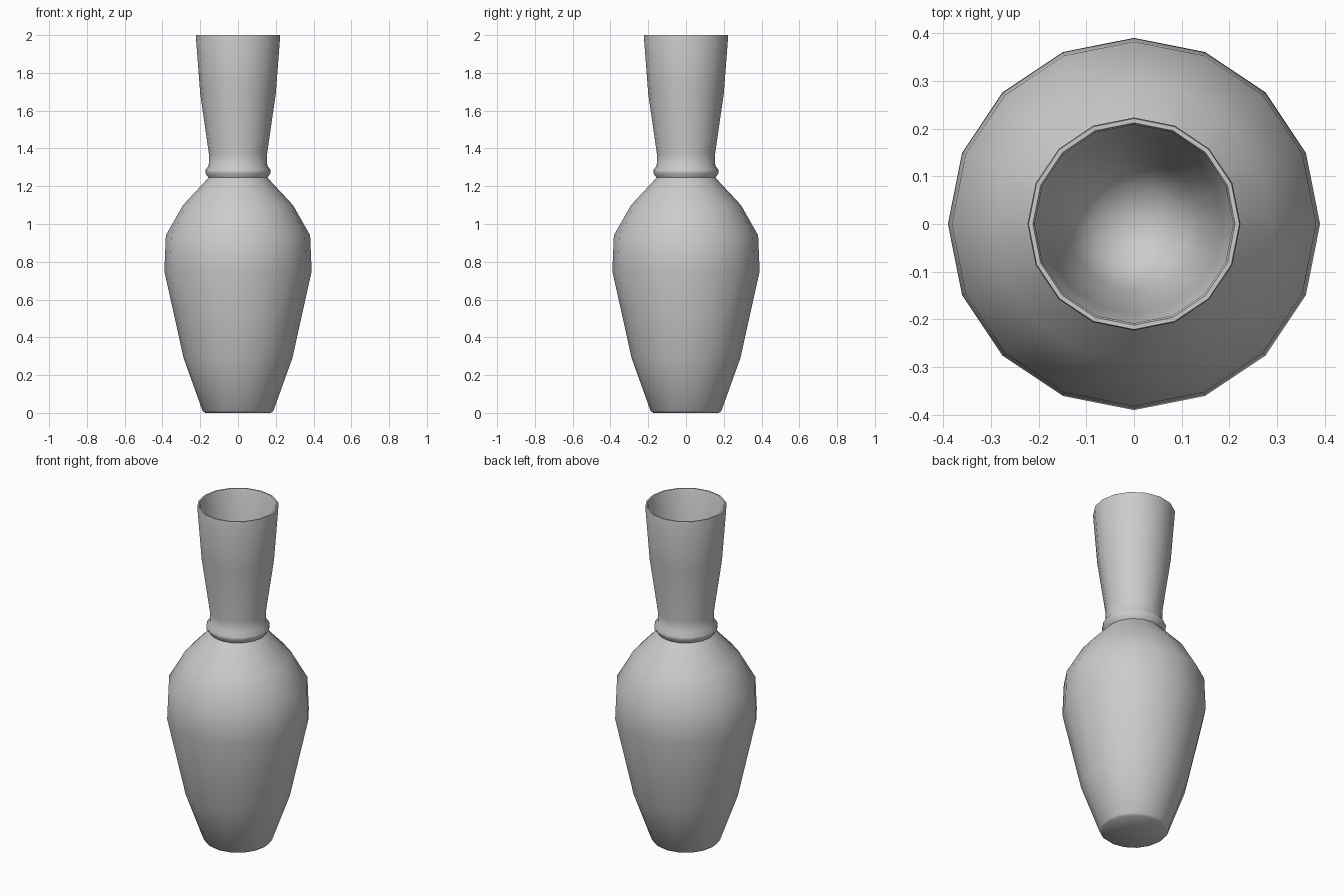
import bpy, bmesh, math

if "Cube" in bpy.data.objects:
    bpy.data.objects.remove(bpy.data.objects["Cube"])

SIDES = 16

# Lathe profile (radius, height): foot, belly, shoulder, collar, neck, rim, inside
profile = [
    (0.0, 0.0), (0.175, 0.0), (0.188, 0.012), (0.288, 0.29), (0.390, 0.75),
    (0.382, 0.94), (0.291, 1.10), (0.156, 1.245), (0.173, 1.27), (0.173, 1.285),
    (0.155, 1.31), (0.154, 1.37), (0.200, 1.69), (0.223, 1.99), (0.221, 2.0),
    (0.212, 2.0), (0.208, 1.99), (0.188, 1.69), (0.140, 1.37), (0.085, 1.27),
    (0.0, 1.25),
]


def lathe(name, points, sides):
    bm = bmesh.new()
    rings = []
    for r, z in points:
        count = 1 if r == 0 else sides
        rings.append([bm.verts.new((r * math.cos(i * math.tau / sides),
                                    r * math.sin(i * math.tau / sides), z))
                      for i in range(count)])
    for a, b in zip(rings, rings[1:]):
        for i in range(sides):
            j = (i + 1) % sides
            quad = [a[i % len(a)], a[j % len(a)], b[j % len(b)], b[i % len(b)]]
            bm.faces.new(list(dict.fromkeys(quad)))
    bmesh.ops.recalc_face_normals(bm, faces=bm.faces)
    mesh = bpy.data.meshes.new(name)
    bm.to_mesh(mesh)
    bm.free()
    obj = bpy.data.objects.new(name, mesh)
    bpy.context.collection.objects.link(obj)
    return obj


# Vase body with hollow neck
vase = lathe("vase", profile, SIDES)
bpy.context.view_layer.objects.active = vase
vase.select_set(True)
bpy.ops.object.shade_smooth_by_angle(angle=math.radians(60))
